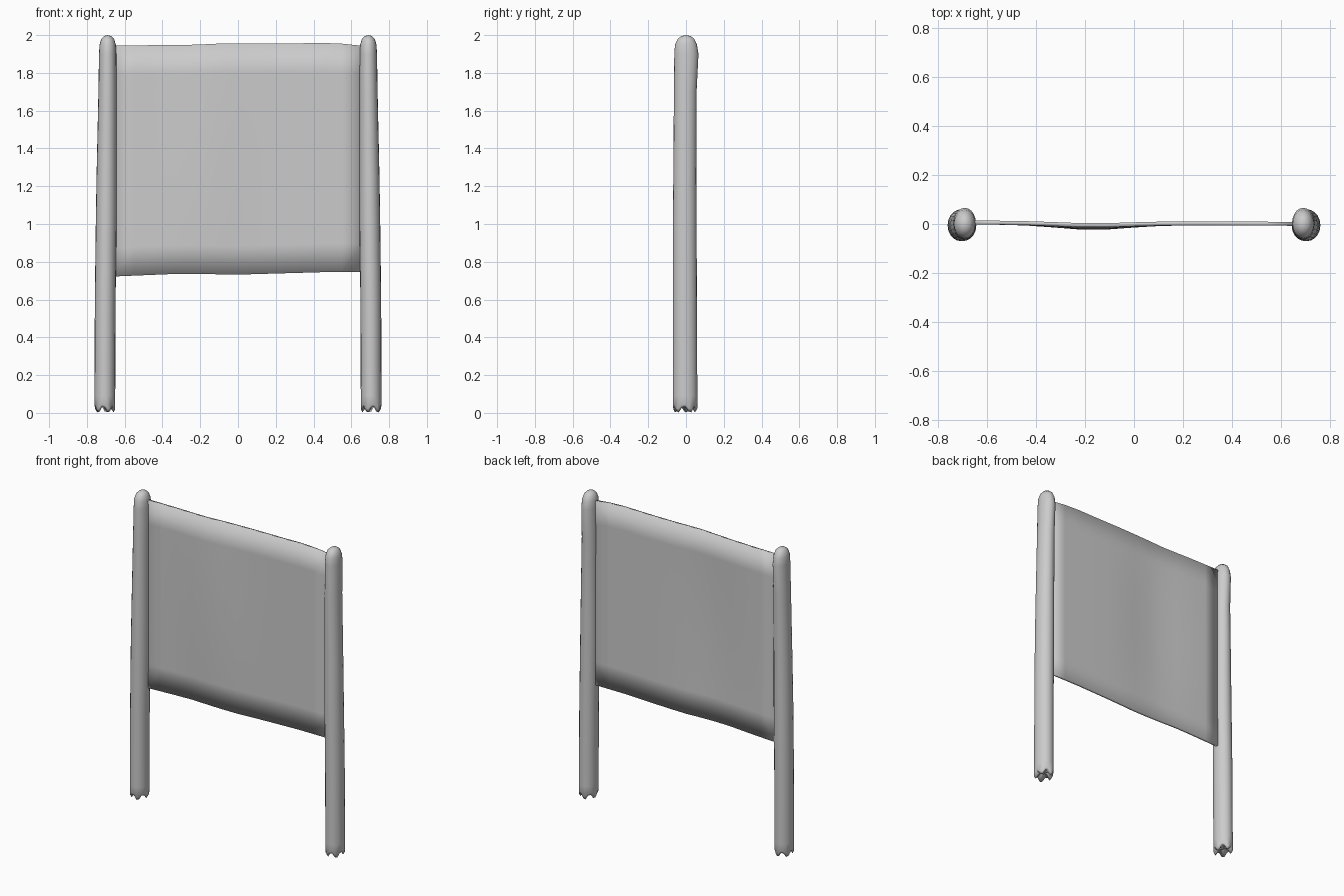
import bpy, bmesh, math

if "Cube" in bpy.data.objects:
    bpy.data.objects.remove(bpy.data.objects["Cube"])

SEG = 20


def finish(name, bm):
    bmesh.ops.recalc_face_normals(bm, faces=bm.faces[:])
    me = bpy.data.meshes.new(name)
    bm.to_mesh(me)
    bm.free()
    me.shade_smooth()
    ob = bpy.data.objects.new(name, me)
    bpy.context.collection.objects.link(ob)
    return ob


def interp(pts, t):
    for (a, va), (b, vb) in zip(pts, pts[1:]):
        if t <= b:
            return va + (vb - va) * max(0, (t - a) / (b - a))
    return pts[-1][1]


# Post rings: height, centre x, centre y, radius x, radius y
RINGS = [
    (0.09, 0.705, -0.005, 0.055, 0.065),
    (0.60, 0.703, -0.006, 0.055, 0.064),
    (1.00, 0.698, -0.007, 0.055, 0.063),
    (1.25, 0.696, -0.006, 0.053, 0.061),
    (1.70, 0.691, -0.004, 0.048, 0.060),
    (1.90, 0.690, 0.002, 0.046, 0.064),
    (1.95, 0.690, 0.000, 0.043, 0.058),
    (1.98, 0.690, 0.000, 0.034, 0.044),
    (1.995, 0.690, 0.000, 0.019, 0.024),
]


def post(name, side):
    bm = bmesh.new()

    def ring(z, cx, cy, rx, ry, jag=0.0):
        out = []
        for i in range(SEG):
            a = math.tau * i / SEG
            dz = jag * (0.5 + 0.5 * math.cos(5 * a + 0.6))
            out.append(bm.verts.new((side * (cx + rx * math.cos(a)),
                                     cy + ry * math.sin(a), z + dz)))
        return out

    # splintered foot: raised inner ring, then a jagged rim
    loops = [ring(0.035, 0.705, -0.005, 0.022, 0.026, 0.015),
             ring(0.000, 0.705, -0.005, 0.046, 0.056, 0.035),
             ring(0.018, 0.705, -0.005, 0.055, 0.065, 0.030)]
    loops += [ring(*r) for r in RINGS]
    for lo, hi in zip(loops, loops[1:]):
        for i in range(SEG):
            j = (i + 1) % SEG
            bm.faces.new((lo[i], lo[j], hi[j], hi[i]))
    # centre points close both ends
    for loop, z in ((loops[0], 0.03), (loops[-1], 2.0)):
        c = sum((v.co for v in loop), loop[0].co * 0) / SEG
        tip = bm.verts.new((c.x, c.y, z))
        for i in range(SEG):
            bm.faces.new((loop[i], loop[(i + 1) % SEG], tip))
    return finish(name, bm)


post("left_post", -1)
post("right_post", 1)

# Panel: slightly warped sheet between the posts
TOP = [(-0.66, 1.945), (-0.25, 1.948), (-0.1, 1.955), (0.3, 1.956), (0.5, 1.96), (0.66, 1.943)]
BOTTOM = [(-0.66, 0.722), (-0.3, 0.737), (0.0, 0.732), (0.45, 0.745), (0.66, 0.745)]
NX, NZ, THICK = 12, 8, 0.016
bm = bmesh.new()


def sheet(sign):
    rows = []
    for k in range(NZ + 1):
        v = k / NZ
        row = []
        for i in range(NX + 1):
            x = -0.66 + 1.32 * i / NX
            lo, hi = interp(BOTTOM, x), interp(TOP, x)
            bulge = math.exp(-((x + 0.17) / 0.2) ** 2) * math.sin(math.pi * (0.15 + 0.7 * v))
            y = 0.006 - 0.004 * (x + 0.66) - 0.02 * bulge + sign * THICK / 2
            row.append(bm.verts.new((x, y, lo + (hi - lo) * v)))
        rows.append(row)
    for a, b in zip(rows, rows[1:]):
        for i in range(NX):
            bm.faces.new((a[i], a[i + 1], b[i + 1], b[i]))
    return rows


front, back = sheet(-1), sheet(1)
for k in (0, NZ):
    for i in range(NX):
        bm.faces.new((front[k][i], front[k][i + 1], back[k][i + 1], back[k][i]))
for i in (0, NX):
    for k in range(NZ):
        bm.faces.new((front[k][i], front[k + 1][i], back[k + 1][i], back[k][i]))
finish("sign_panel", bm)
